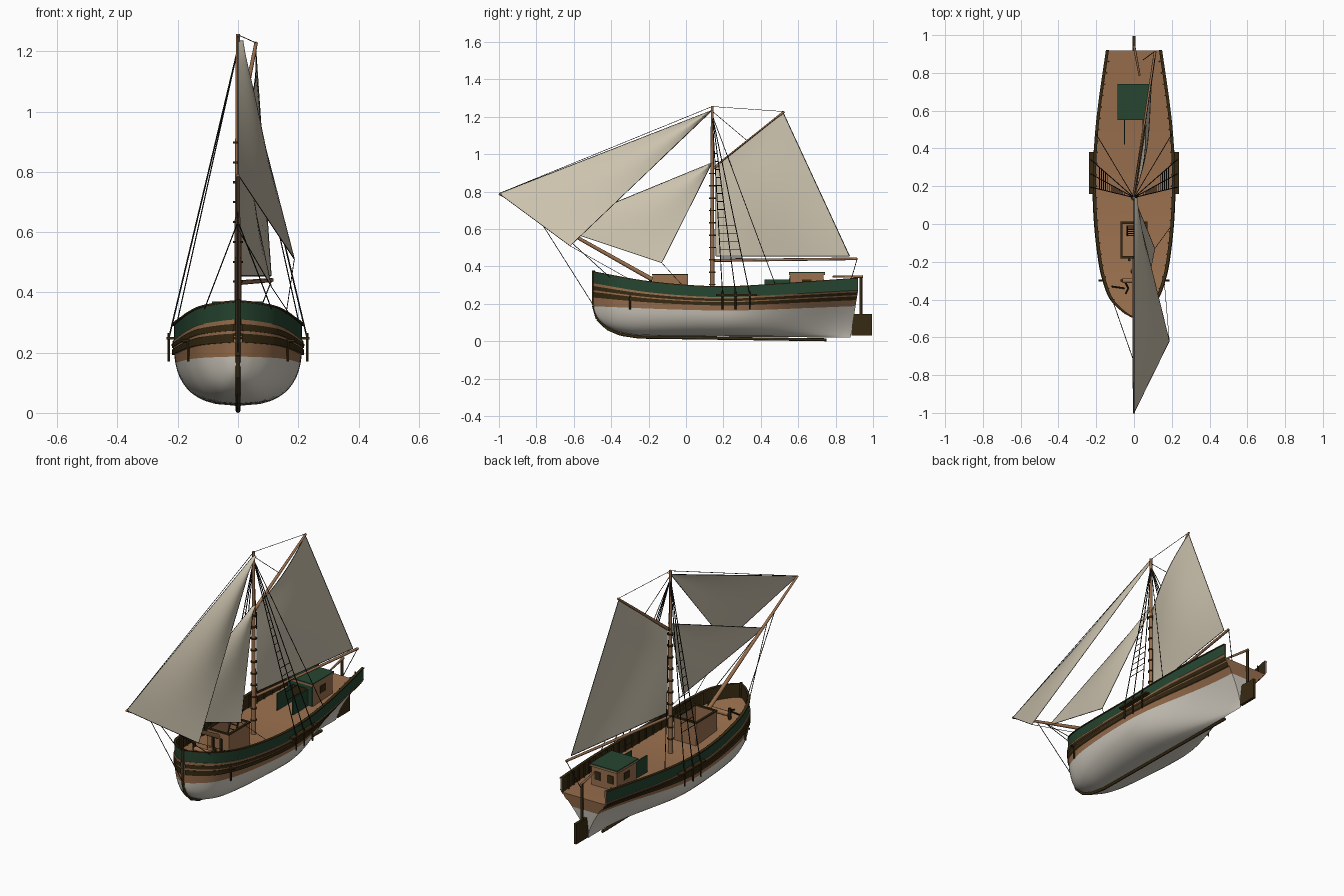
import bpy, bmesh, math
from mathutils import Vector, Matrix

cube = bpy.data.objects.get("Cube")
if cube:
    bpy.data.objects.remove(cube, do_unlink=True)


def material(name, color):
    m = bpy.data.materials.new(name)
    m.use_nodes = True
    m.diffuse_color = (*color, 1)
    bsdf = next(n for n in m.node_tree.nodes if n.type == 'BSDF_PRINCIPLED')
    bsdf.inputs["Base Color"].default_value = (*color, 1)
    bsdf.inputs["Roughness"].default_value = 0.8
    return m


WOOD = material("warm wood", (0.32, 0.16, 0.075))
DARK = material("dark brown wood", (0.038, 0.023, 0.006))
GREEN = material("dark green paint", (0.019, 0.06, 0.03))
WHITE = material("off white hull paint", (0.66, 0.62, 0.54))
SAIL = material("canvas", (0.60, 0.54, 0.42))
ROPE = material("black rope", (0.012, 0.011, 0.009))


def finish(name, bm, mats, smooth=None):
    me = bpy.data.meshes.new(name)
    bm.to_mesh(me)
    bm.free()
    for m in mats:
        me.materials.append(m)
    if smooth:
        me.shade_smooth()
        me.set_sharp_from_angle(angle=math.radians(smooth))
    ob = bpy.data.objects.new(name, me)
    bpy.context.collection.objects.link(ob)
    return ob


def rods(name, segments, mat, sides=6):
    """Each segment is (start, end, start radius, end radius)."""
    bm = bmesh.new()
    for a, b, r1, r2 in segments:
        a, b = Vector(a), Vector(b)
        turn = (b - a).to_track_quat('Z', 'Y').to_matrix().to_4x4()
        bmesh.ops.create_cone(bm, cap_ends=True, segments=sides, radius1=r1, radius2=r2,
                              depth=(b - a).length,
                              matrix=Matrix.Translation((a + b) / 2) @ turn)
    return finish(name, bm, [mat], 50)


def chain(points, r):
    return [(a, b, r, r) for a, b in zip(points, points[1:])]


def boxes(name, spans, mat):
    """Each span is ((x0, x1), (y0, y1), (z0, z1))."""
    bm = bmesh.new()
    for span in spans:
        mid = [(lo + hi) / 2 for lo, hi in span]
        size = [hi - lo for lo, hi in span]
        bmesh.ops.create_cube(bm, size=1, matrix=Matrix.Translation(mid) @ Matrix.Diagonal((*size, 1)))
    return finish(name, bm, [mat])


def curve(points):
    """Smooth function through a few (y, value) points."""
    def slope(i):
        a, b = points[max(i - 1, 0)], points[min(i + 1, len(points) - 1)]
        return (b[1] - a[1]) / (b[0] - a[0])

    def f(y):
        y = min(max(y, points[0][0]), points[-1][0])
        i = next(k for k in range(len(points) - 1) if y <= points[k + 1][0])
        (y0, v0), (y1, v1) = points[i], points[i + 1]
        d, t = y1 - y0, (y - y0) / (y1 - y0)
        return (v0 * (1 + 2 * t) * (1 - t) ** 2 + slope(i) * d * t * (1 - t) ** 2
                + v1 * t * t * (3 - 2 * t) + slope(i + 1) * d * t * t * (t - 1))
    return f


# Hull lines along the length
BOW, STERN = -0.495, 0.88
beam = curve([(BOW, .006), (-.47, .05), (-.4, .12), (-.3, .16), (-.2, .182), (0, .205),
              (.2, .213), (.4, .208), (.6, .19), (.88, .145)])
keel = curve([(BOW, .17), (-.47, .12), (-.42, .075), (-.35, .046), (-.25, .03), (0, .026), (.88, .02)])
water = curve([(BOW, .187), (0, .168), (.3, .165), (.88, .188)])
sheer = curve([(BOW, .31), (-.2, .262), (.15, .237), (.45, .246), (.88, .273)])
rail = curve([(BOW, .374), (-.2, .322), (.15, .295), (.45, .306), (.88, .34)])


def half_width(y, z):
    u = min(max((z - keel(y)) / (sheer(y) - keel(y)), 0), 1)
    s = min(max((y - .2) / .68, 0), 1)
    s = s * s * (3 - 2 * s)
    full = (1 - (1 - u) ** 2.6) ** (1 / 2.6)
    return beam(y) * ((1 - s) * full + s * u ** 1.4)


def deck_z(y):
    return sheer(y) - .014


# Hull, wales, bulwark and deck lofted from stations
UNDER = 9
BANDS = [(0, .38, 0, 0), (.38, .62, 1, .007), (.62, .7, 0, .003), (.7, .88, 1, .007), (.88, 1, 0, .004)]


def station(y):
    zk, zw, zs, zt = keel(y), water(y), sheer(y), rail(y)
    rows = [(zk + (zw - zk) * (i / UNDER) ** 1.5, 0, 3) for i in range(UNDER + 1)]
    for lo, hi, mat, off in BANDS:
        rows += [(zw + (zs - zw) * lo, off, mat), (zw + (zs - zw) * hi, off, mat)]
    rows += [(zs, 0, 2), (zt - .006, 0, 1), (zt - .006, .004, 1), (zt, .004, 1),
             (zt, -.012, 1), (deck_z(y), -.012, 0)]
    out = []
    for z, off, mat in rows:
        u = min(max((z - zk) / (zs - zk), 0), 1)
        rake = .04 * u * max(0, (y - .6) / .28)
        base = half_width(y, max(z, zs) if off < 0 else z)
        out.append((Vector((max(base + off, 0), y + rake, z)), mat))
    out.append((Vector((0, out[-1][0].y, deck_z(y))), 0))
    return out


bm = bmesh.new()
N = 48
ys = [BOW + (STERN - BOW) * (i / N) ** 1.35 for i in range(N + 1)]
for side in (1, -1):
    grid = []
    for y in ys:
        grid.append([(bm.verts.new((p.x * side, p.y, p.z)), m) for p, m in station(y)])
    for a, b in zip(grid, grid[1:]):
        for j in range(len(a) - 1):
            quad = [a[j][0], b[j][0], b[j + 1][0], a[j + 1][0]]
            f = bm.faces.new(quad if side > 0 else quad[::-1])
            f.material_index = a[j][1]
    # Transom, split at the waterline
    ring = [v for v, m in grid[-1]]
    centre = bm.verts.new((0, ring[UNDER].co.y, ring[UNDER].co.z))
    for part, mat in ((ring[:UNDER + 1], 3), (ring[UNDER:], 0)):
        f = bm.faces.new((part + [centre])[::-side])
        f.material_index = mat
finish("hull", bm, [WOOD, DARK, GREEN, WHITE], 35)

# Backbone and rudder
rods("stem_and_keel", chain([(0, -.495, .378), (0, -.495, .19), (0, -.475, .12), (0, -.42, .067),
                             (0, -.35, .037), (0, -.25, .022), (0, .75, .008)], .008), DARK, 8)
boxes("rudder", [((-.008, .008), (.885, .995), (.03, .145))], DARK)
rods("rudder_post", [((0, .935, .1), (0, .935, .35), .008, .008)], DARK, 8)
rods("tiller", [((0, .945, .346), (.03, .785, .346), .007, .005)], WOOD, 8)

# Bulwark stanchions
posts = []
for i in range(22):
    y = -.4 + i * .06
    x = beam(y) - .014
    for s in (1, -1):
        posts.append(((s * x, y, deck_z(y)), (s * x, y, rail(y) - .004), .005, .005))
rods("bulwark_stanchions", posts, DARK, 4)

# Deckhouse with open doors
boxes("deckhouse_walls", [((-.08, .08), (.56, .735), (.23, .356))], WOOD)
boxes("deckhouse_roof_edge", [((-.087, .083), (.55, .742), (.354, .364))], WOOD)
boxes("deckhouse_roof", [((-.087, .083), (.55, .742), (.364, .37))], GREEN)
boxes("deckhouse_front", [((-.078, .078), (.554, .56), (.24, .352))], GREEN)
boxes("deckhouse_doors", [((x, x + .006), (.42, .555), (.235, .33)) for x in (-.053, .045)], GREEN)
boxes("deckhouse_doorway", [((-.045, .043), (.551, .555), (.24, .335))], DARK)
boxes("deckhouse_windows", [((x - .018, x + .018), (.734, .739), (.285, .33)) for x in (-.04, .04)]
      + [((x - .003, x + .003), (.62, .67), (.29, .33)) for x in (-.08, .08)], DARK)


# Open cargo hatch with ladder
def frame(x, y0, y1, t, z):
    return [((s * x - t, s * x + t), (y0, y1), z) for s in (1, -1)] + \
           [((-x, x), (y - t, y + t), z) for y in (y0 + t, y1 - t)]


boxes("hatch_coaming", frame(.065, -.18, .01, .004, (.225, .355)), WOOD)
boxes("hatch_rim", frame(.066, -.182, .012, .006, (.353, .361)), DARK)
rods("hatch_ladder", [((x, -.06, .24), (x, -.01, .355), .004, .004) for x in (-.035, .01)]
     + [((-.035, -.06 + .01 * k, .24 + .023 * k), (.01, -.06 + .01 * k, .24 + .023 * k), .003, .003)
        for k in range(6)], DARK)

# Windlass and bow fittings
rods("windlass", [((-.06, -.3, .29), (.06, -.3, .29), .014, .014)], WOOD, 10)
rods("bitts", [((x, y, .25), (x, y, .325), .008, .008) for x, y in
               ((-.065, -.3), (.065, -.3), (-.025, -.19), (.025, -.19))], DARK)
rods("capstan", [((0, -.25, .25), (0, -.25, .3), .018, .013)], WOOD, 12)
rods("catheads", [seg for s in (1, -1) for seg in (
    ((s * .11, -.3, .24), (s * .188, -.3, .24), .006, .006),
    ((s * .165, -.3, .245), (s * .165, -.3, .17), .005, .005))], DARK)
rods("anchor", chain([(-.12, -.33, .285), (-.05, -.34, .285)], .005)
     + chain([(-.045, -.37, .285), (-.03, -.34, .285), (-.045, -.31, .285)], .005), ROPE)

# Spars
MAST_Y = .14
TIP, GAFF, BOOM = (0, -1, .79), (.06, .525, 1.228), (.112, .915, .441)
rods("mast", [((0, MAST_Y, .2), (0, MAST_Y, 1.258), .0135, .007)], WOOD, 12)
rods("mast_hoops", [((0, MAST_Y, z), (0, MAST_Y, z + .007), .0165, .0165)
                    for z in [.3 + .066 * k for k in range(10)]], DARK, 12)
rods("bowsprit", [((0, -.18, .33), TIP, .012, .006)], WOOD, 10)
rods("gaff", [((0, .15, .925), GAFF, .009, .006)], WOOD, 8)
rods("boom", [((0, .15, .432), BOOM, .008, .007)], WOOD, 8)


# Sails: patches between four corners, swelling sideways, edged with rope
def sail(name, a, b, c, d, swell, n=14):
    a, b, c, d = map(Vector, (a, b, c, d))
    bm = bmesh.new()

    def point(u, v):
        p = a.lerp(b, u).lerp(d.lerp(c, u), v)
        p.x += swell * math.sin(math.pi * u) * math.sin(math.pi * min(v, .9) / 1.2)
        return p
    grid = [[bm.verts.new(point(i / n, j / n)) for i in range(n + 1)] for j in range(n + 1)]
    for j in range(n):
        for i in range(n):
            bm.faces.new((grid[j][i], grid[j][i + 1], grid[j + 1][i + 1], grid[j + 1][i]))
    edge = [v.co.copy() for v in grid[0] + [r[-1] for r in grid] + grid[-1][::-1]
            + [r[0] for r in grid[::-1]]]
    edge = [p for k, p in enumerate(edge) if k == 0 or (p - edge[k - 1]).length > 1e-4]
    bmesh.ops.remove_doubles(bm, verts=bm.verts, dist=1e-5)
    finish(name, bm, [SAIL], 60)
    rods(name + "_edge_rope", chain(edge, .0016), ROPE, 4)


HEAD = (0, MAST_Y, 1.235)
sail("jib", TIP, (.187, -.62, .51), HEAD, HEAD, .025)
sail("staysail", (0, -.7, .61), (.11, -.13, .42), (0, MAST_Y, .955), (0, MAST_Y, .955), .02)
sail("mainsail", (.005, .16, .455), (.11, .875, .455), (.058, .52, 1.222), (.005, .16, .935), .03)

# Channels, chainplates and deadeyes
boxes("channels", [((min(s * .2, s * .238), max(s * .2, s * .238)), (.16, .38), (.243, .252))
                   for s in (1, -1)], DARK)
SHROUD_Y = (.195, .265, .34)
rods("chainplates", [((s * .23, y, .17), (s * .23, y, .265), .0045, .0045)
                     for s in (1, -1) for y in SHROUD_Y], DARK)

# Standing and running rigging
lines, ratlines = [], []
for s in (1, -1):
    top = Vector((0, MAST_Y, 1.21))
    feet = [Vector((s * .228, y, .255)) for y in SHROUD_Y]
    lines += [(top, f, .0026, .0026) for f in feet]
    lines.append((top, (s * .2, .475, .31), .002, .002))
    lines.append(((0, -.73, .635), (s * .115, -.4, .335), .002, .002))
    for k in range(14):
        t = .2 + .045 * k
        ratlines.append((feet[0].lerp(top, t), feet[1].lerp(top, t), .0022, .0022))
        if k < 5:
            ratlines.append((feet[1].lerp(top, t), feet[2].lerp(top, t), .0022, .0022))
lines += [((0, MAST_Y, 1.255), TIP, .0016, .0016), ((0, MAST_Y, 1.255), GAFF, .0014, .0014),
          ((0, MAST_Y, 1.23), (.03, .33, 1.07), .0016, .0016),
          ((0, -.8, .675), (0, -.5, .2), .002, .002),
          (BOOM, (.05, .87, .285), .002, .002),
          ((.187, -.62, .51), (.16, -.3, .33), .0014, .0014),
          ((.11, -.13, .42), (.19, -.02, .3), .0014, .0014)]
rods("rigging", lines, ROPE, 5)
rods("ratlines", ratlines, ROPE, 4)
